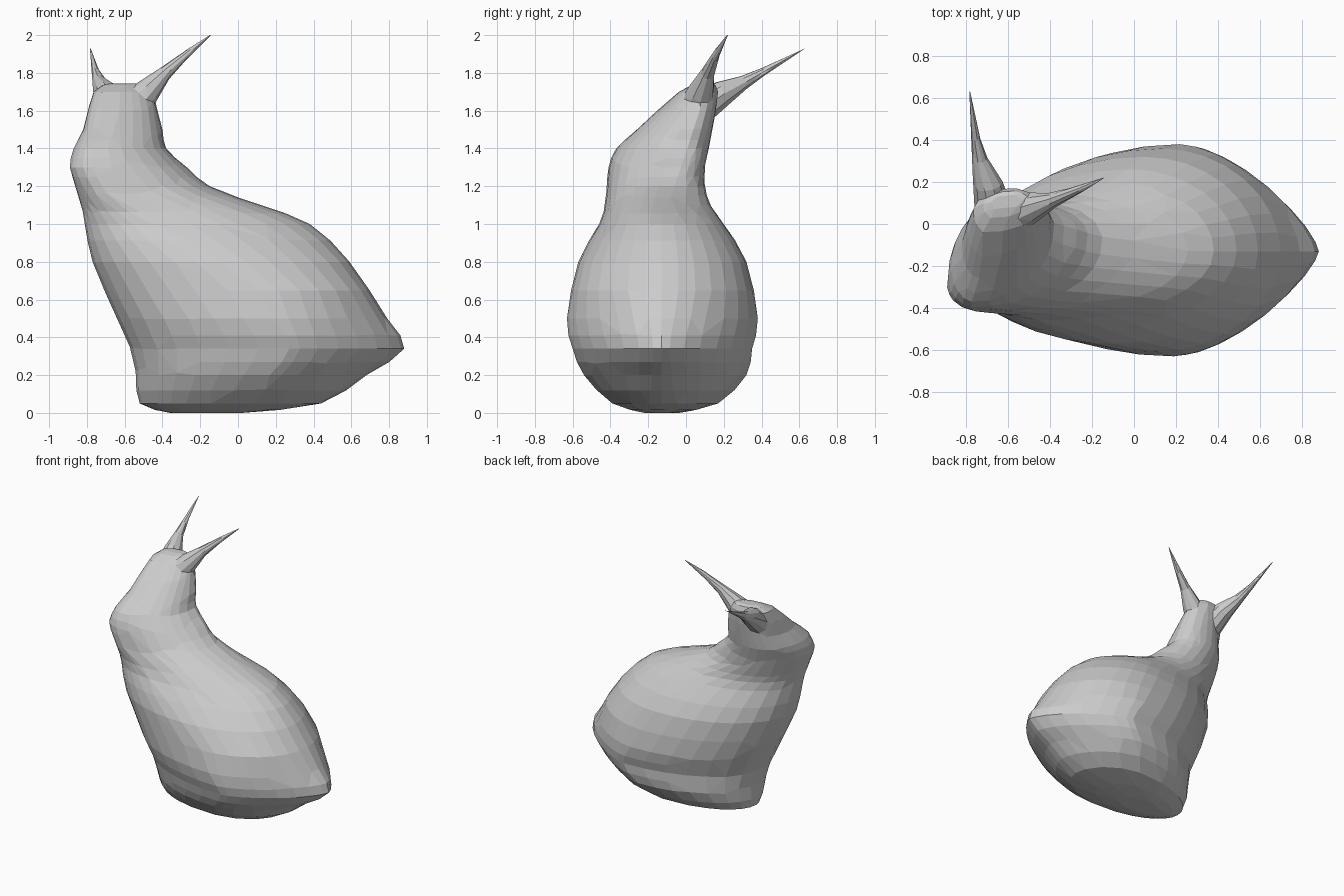
import bpy, bmesh, math
from mathutils import Vector

if "Cube" in bpy.data.objects:
    bpy.data.objects.remove(bpy.data.objects["Cube"])

SEG = 32


def loft(name, rings):
    """Skin closed rings of equal length and cap both ends."""
    bm = bmesh.new()
    vs = [[bm.verts.new(p) for p in r] for r in rings]
    n = len(rings[0])
    for a, b in zip(vs, vs[1:]):
        for i in range(n):
            j = (i + 1) % n
            bm.faces.new((a[i], a[j], b[j], b[i]))
    for end in (vs[0], vs[-1]):
        c = bm.verts.new(sum((v.co for v in end), Vector()) / n)
        for i in range(n):
            bm.faces.new((end[i], end[(i + 1) % n], c))
    bmesh.ops.recalc_face_normals(bm, faces=bm.faces)
    me = bpy.data.meshes.new(name)
    bm.to_mesh(me)
    bm.free()
    ob = bpy.data.objects.new(name, me)
    bpy.context.collection.objects.link(ob)
    return ob


def smooth_rows(rows, steps):
    """Smooth in-between rows (Catmull-Rom)."""
    out, last = [], len(rows) - 1
    for k in range(last):
        p = [rows[max(0, min(last, k + d))] for d in (-1, 0, 1, 2)]
        for s in range(steps):
            t = s / steps
            out.append([b + t / 2 * (c - a + t * (2*a - 5*b + 4*c - d + t * (3*(b - c) + d - a)))
                        for a, b, c, d in zip(*p)])
    return out + [list(rows[-1])]


def body_ring(z, xl, xr, yf, yb):
    """Horizontal slice: the head turns and the tail sharpens with height."""
    yl = -0.12 - 0.13 * min(z, 1.3) + 0.87 * max(0, z - 1.3)
    yr = -0.13 + 0.35 * max(0, z - 1.05)
    front = 0.22 + 0.36 * max(0, min(1, (1.15 - z) / 0.45))
    xf, xb = xl + (xr - xl) * front, xl + (xr - xl) * 0.6
    tail = 1 + 0.45 * math.exp(-((z - 0.34) / 0.2) ** 2)
    pts = []
    for i in range(SEG):
        a = i / SEG * math.tau
        c, s = math.cos(a), math.sin(a)
        xm, ym = (xb, yb) if s >= 0 else (xf, yf)
        xe, ye, p = (xr, yr, tail) if c >= 0 else (xl, yl, 1)
        pts.append(Vector((xm + (xe - xm) * abs(c) ** p, ye + (ym - ye) * abs(s) ** p, z)))
    return pts


# Body, neck and head: height, left, right, front and back limits
body_rows = [
    (0.00, -0.36, 0.03, -0.22, -0.04),
    (0.05, -0.52, 0.44, -0.39, 0.17),
    (0.20, -0.54, 0.68, -0.54, 0.32),
    (0.34, -0.57, 0.88, -0.60, 0.35),
    (0.50, -0.64, 0.79, -0.63, 0.38),
    (0.80, -0.77, 0.59, -0.57, 0.32),
    (1.00, -0.81, 0.38, -0.46, 0.20),
    (1.10, -0.83, 0.12, -0.43, 0.13),
    (1.20, -0.86, -0.15, -0.42, 0.10),
    (1.30, -0.89, -0.27, -0.41, 0.10),
    (1.40, -0.87, -0.38, -0.37, 0.12),
    (1.50, -0.82, -0.40, -0.26, 0.14),
    (1.70, -0.765, -0.46, -0.04, 0.17),
    (1.745, -0.68, -0.53, 0.07, 0.14),
]
body = loft("rabbit_body", [body_ring(*r) for r in smooth_rows(body_rows, 2)])


def ear(name, path):
    """Ear that tapers along its path to a thin tip."""
    radii = (0.09, 0.07, 0.037, 0.017, 0.002)
    rows = smooth_rows([(*p, r) for p, r in zip(path, radii)], 2)
    axis = (Vector(path[-1]) - Vector(path[0])).normalized()
    side = axis.cross(Vector((0, 0, 1))).normalized()
    up = side.cross(axis)
    angles = [i * math.tau / 10 for i in range(10)]
    return loft(name, [[Vector(r[:3]) + (side * math.cos(a) + up * math.sin(a)) * r[3]
                        for a in angles] for r in rows])


ears = [
    ear("left_ear", [(-0.67, 0.06, 1.6), (-0.695, 0.19, 1.69), (-0.735, 0.31, 1.752),
                     (-0.76, 0.45, 1.83), (-0.782, 0.63, 1.93)]),
    ear("right_ear", [(-0.58, 0.04, 1.6), (-0.48, 0.08, 1.7), (-0.385, 0.115, 1.8),
                      (-0.25, 0.17, 1.917), (-0.145, 0.22, 2.0)]),
]

# Merge the ears into the body, then reduce to irregular low-poly facets
for e in ears:
    m = body.modifiers.new("join_ear", 'BOOLEAN')
    m.operation, m.solver, m.object = 'UNION', 'EXACT', e
    e.hide_render = True
    e.hide_set(True)
d = body.modifiers.new("facets", 'DECIMATE')
d.ratio = 0.55
